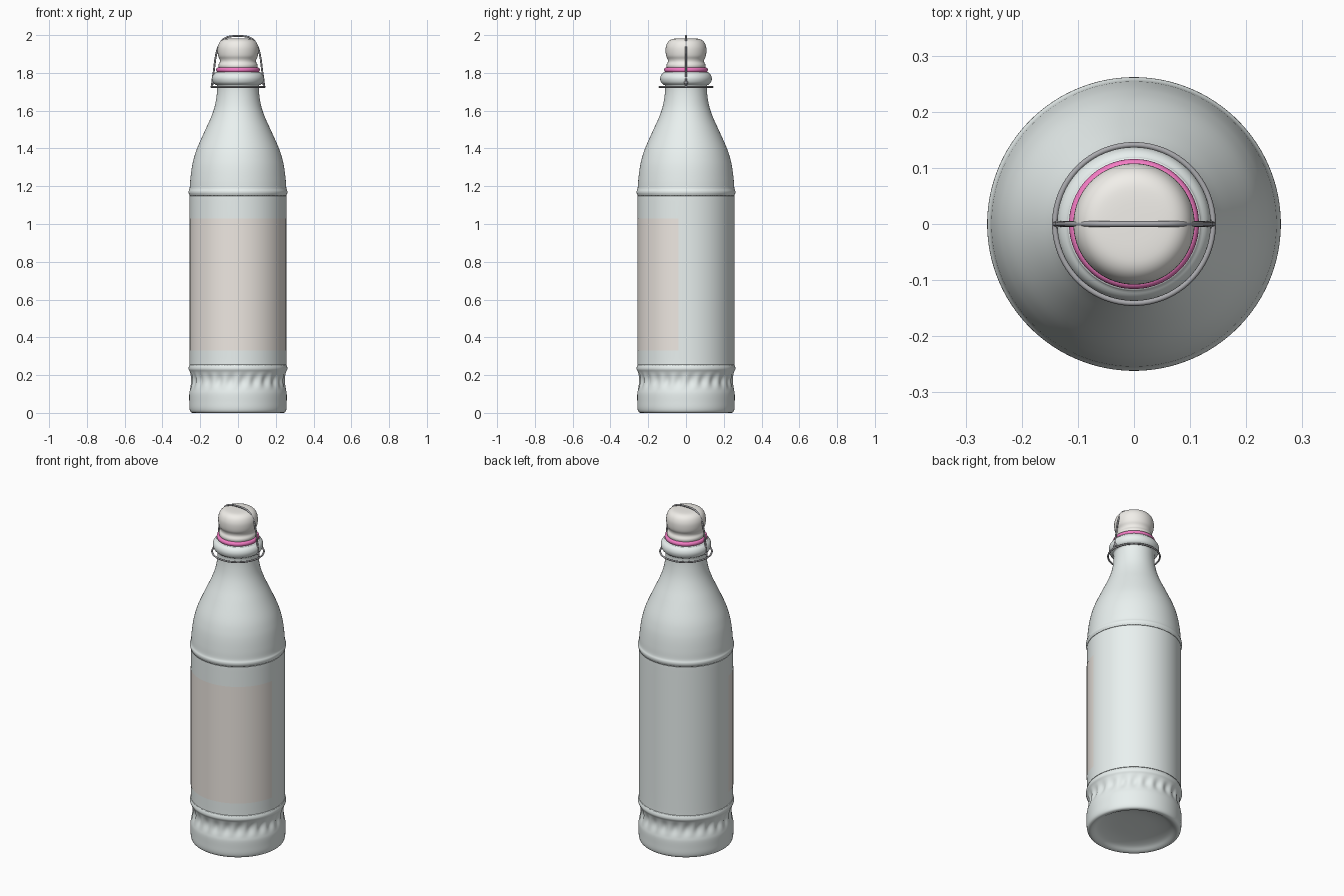
import bpy, bmesh, math
from mathutils import Vector

if "Cube" in bpy.data.objects:
    bpy.data.objects.remove(bpy.data.objects["Cube"])


def material(name, rgb):
    m = bpy.data.materials.new(name)
    m.diffuse_color = (*rgb, 1)
    m.use_nodes = True
    m.node_tree.nodes["Principled BSDF"].inputs["Base Color"].default_value = m.diffuse_color
    return m


GLASS = material("pale_glass", (0.82, 0.88, 0.87))
PAPER = material("label_paper", (0.86, 0.81, 0.76))
CERAMIC = material("ceramic", (0.88, 0.86, 0.82))
RUBBER = material("pink_rubber", (0.9, 0.2, 0.55))
STEEL = material("steel_wire", (0.4, 0.4, 0.42))


def smooth_path(points, steps):
    """Catmull-Rom curve through the points."""
    p = [Vector(q) for q in points]
    p = [p[0]] + p + [p[-1]]
    out = []
    for a, b, c, d in zip(p, p[1:], p[2:], p[3:]):
        for i in range(steps):
            t = i / steps
            out.append(0.5 * (2 * b + (c - a) * t + (2 * a - 5 * b + 4 * c - d) * t * t
                              + (3 * b - a - 3 * c + d) * t ** 3))
    return out + [p[-1]]


def lathe(name, profile, mat, segments=96, steps=4, offset=None, start=0, sweep=math.tau):
    """Revolve a smoothed (radius, height) profile around z."""
    path = smooth_path(profile, steps)
    full = sweep >= math.tau
    cols = segments if full else segments + 1
    bm = bmesh.new()
    grid = []
    for r, z in path:
        row = []
        for i in range(cols):
            a = start + sweep * i / segments
            rr = max(r, 0) - (offset(a, z) if offset else 0)
            row.append(bm.verts.new((rr * math.cos(a), rr * math.sin(a), z)))
        grid.append(row)
    for lo, hi in zip(grid, grid[1:]):
        for i in range(segments):
            j = (i + 1) % cols
            bm.faces.new((lo[i], lo[j], hi[j], hi[i]))
    bmesh.ops.remove_doubles(bm, verts=bm.verts, dist=1e-5)
    if full:
        bmesh.ops.recalc_face_normals(bm, faces=bm.faces)
    for f in bm.faces:
        f.smooth = True
    me = bpy.data.meshes.new(name)
    bm.to_mesh(me)
    bm.free()
    me.materials.append(mat)
    ob = bpy.data.objects.new(name, me)
    bpy.context.collection.objects.link(ob)
    return ob


def wire(name, points, radius, cyclic=False):
    cu = bpy.data.curves.new(name, 'CURVE')
    cu.dimensions = '3D'
    cu.bevel_depth = radius
    cu.bevel_resolution = 4
    cu.use_fill_caps = True
    sp = cu.splines.new('POLY')
    sp.points.add(len(points) - 1)
    for q, co in zip(sp.points, points):
        q.co = (*co, 1)
    sp.use_cyclic_u = cyclic
    cu.materials.append(STEEL)
    ob = bpy.data.objects.new(name, cu)
    bpy.context.collection.objects.link(ob)


# slanted dimples in the band near the base
def flutes(a, z):
    t = (z - 0.115) / 0.11
    if not 0 < t < 1:
        return 0
    return 0.009 * math.sin(math.pi * t) ** 2 * (0.5 + 0.5 * math.cos(24 * (a - 0.6 * z)))


# bottle: hollowed base, fluted band, straight body, shoulder, neck and lip
lathe("bottle", [
    (0, 0.035), (0.12, 0.032), (0.19, 0.02), (0.222, 0.004), (0.238, 0), (0.251, 0.006),
    (0.257, 0.025), (0.258, 0.06), (0.258, 0.1), (0.254, 0.125), (0.249, 0.16), (0.249, 0.19),
    (0.254, 0.215), (0.261, 0.23), (0.261, 0.242), (0.257, 0.257), (0.256, 0.29),
    (0.256, 0.7), (0.256, 1.12), (0.256, 1.148), (0.261, 1.163), (0.261, 1.175), (0.256, 1.19),
    (0.253, 1.23), (0.246, 1.29), (0.236, 1.34), (0.217, 1.4), (0.177, 1.49), (0.145, 1.56),
    (0.124, 1.62), (0.113, 1.68), (0.111, 1.73), (0.12, 1.738), (0.132, 1.75), (0.137, 1.77),
    (0.132, 1.788), (0.12, 1.8), (0.105, 1.806), (0, 1.806)], GLASS, 192, 4, flutes)

# paper label wrapped round the front
lathe("label", [(0.2575, 0.33), (0.2575, 1.03)], PAPER, 96, 2, None,
      math.radians(-171), math.radians(162))

# rubber gasket
lathe("gasket", [(0.09, 1.803), (0.108, 1.804), (0.115, 1.811), (0.115, 1.821),
                 (0.108, 1.828), (0.09, 1.829)], RUBBER)

# stopper
lathe("stopper", [(0, 1.822), (0.092, 1.823), (0.102, 1.83), (0.103, 1.843), (0.096, 1.858),
                  (0.097, 1.872), (0.105, 1.89), (0.108, 1.915), (0.106, 1.94), (0.096, 1.963),
                  (0.078, 1.977), (0.05, 1.982), (0, 1.983)], CERAMIC)

# wire collar round the neck
wire("neck_ring", [(0.141 * math.cos(math.tau * i / 96), 0.141 * math.sin(math.tau * i / 96), 1.725)
                   for i in range(96)], 0.005, True)

# bail wire over the stopper, hooked into the lip at both ends
half = [(0.118, 0, 1.75), (0.134, 0, 1.751), (0.134, 0, 1.77), (0.128, 0, 1.81), (0.119, 0, 1.88),
        (0.106, 0, 1.932), (0.084, 0, 1.972), (0.05, 0, 1.991)]
wire("bail_wire", smooth_path(half + [(0, 0, 1.995)] + [(-x, y, z) for x, y, z in reversed(half)], 6),
     0.005)

# pivot studs and short links from the bail down to the collar
for side, s in (("right", 1), ("left", -1)):
    bpy.ops.mesh.primitive_uv_sphere_add(segments=16, ring_count=8, radius=0.011,
                                         location=(s * 0.13, 0, 1.75))
    stud = bpy.context.object
    stud.name = "pivot_stud_" + side
    stud.data.materials.append(STEEL)
    bpy.ops.object.shade_smooth()
    wire("collar_link_" + side, [(s * 0.136, 0, 1.75), (s * 0.14, 0, 1.725)], 0.005)
